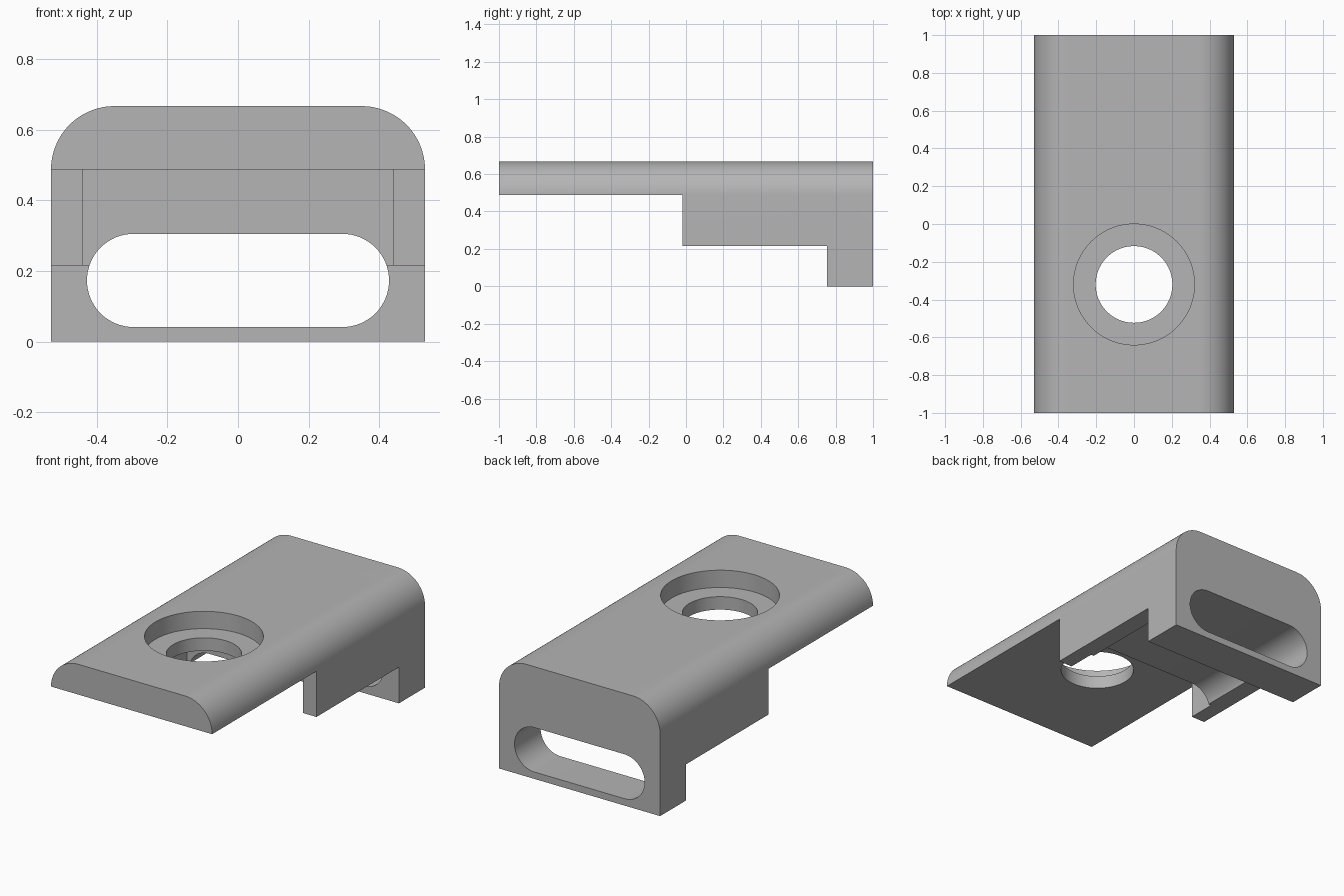
import bpy, bmesh, math
from mathutils import Vector

old = bpy.data.objects.get("Cube")
if old:
    bpy.data.objects.remove(old, do_unlink=True)

HALF_W, TOP, PLATE_Z, WALL_Z = 0.53, 0.667, 0.487, 0.215
WALL_Y, BACK_Y, POCKET_Y = -0.02, 0.755, 0.15
HOLE_Y = -0.32

grey = bpy.data.materials.new("plain grey")
grey.use_nodes = True
colour = (0.46, 0.46, 0.46, 1)
grey.diffuse_color = colour
grey.node_tree.nodes["Principled BSDF"].inputs["Base Color"].default_value = colour


def arc(cx, cz, r, start, end, steps):
    """Points along an arc, angles in degrees."""
    angles = [math.radians(start + (end - start) * i / steps) for i in range(steps + 1)]
    return [(cx + r * math.cos(a), cz + r * math.sin(a)) for a in angles]


def extrude(name, outline, start, depth):
    """Solid from a closed outline, swept along the depth vector."""
    bm = bmesh.new()
    face = bm.faces.new([bm.verts.new(start(a, b)) for a, b in outline])
    swept = bmesh.ops.extrude_face_region(bm, geom=[face])
    verts = [v for v in swept["geom"] if isinstance(v, bmesh.types.BMVert)]
    bmesh.ops.translate(bm, verts=verts, vec=Vector(depth))
    bmesh.ops.recalc_face_normals(bm, faces=bm.faces)
    mesh = bpy.data.meshes.new(name)
    bm.to_mesh(mesh)
    bm.free()
    mesh.materials.append(grey)
    obj = bpy.data.objects.new(name, mesh)
    bpy.context.collection.objects.link(obj)
    return obj


def along_y(name, outline, y0, y1):
    return extrude(name, outline, lambda x, z: (x, y0, z), (0, y1 - y0, 0))


def along_z(name, outline, z0, z1):
    return extrude(name, outline, lambda x, y: (x, y, z0), (0, 0, z1 - z0))


def box(name, half_x, y0, y1, z0, z1):
    outline = [(-half_x, z0), (half_x, z0), (half_x, z1), (-half_x, z1)]
    return along_y(name, outline, y0, y1)


def disc(r):
    return arc(0, HOLE_Y, r, 0, 360, 96)[:-1]


# Full-length body with rounded upper edges
R = TOP - PLATE_Z
profile = [(-HALF_W, 0), (HALF_W, 0)]
profile += arc(HALF_W - R, PLATE_Z, R, 0, 90, 24)
profile += arc(-HALF_W + R, PLATE_Z, R, 90, 180, 24)
body = along_y("clamp_body", profile, -1, 1)

# Rounded slot running through the back
slot_r, slot_x, slot_z = 0.132, 0.296, 0.173
slot = arc(slot_x, slot_z, slot_r, -90, 90, 32) + arc(-slot_x, slot_z, slot_r, 90, 270, 32)

cutters = [
    box("plate_undercut", 0.7, -1.2, WALL_Y, -0.2, PLATE_Z),
    box("wall_undercut", 0.7, -0.3, BACK_Y, -0.2, WALL_Z),
    box("front_pocket", 0.44, -0.3, POCKET_Y, -0.1, PLATE_Z),
    along_y("slot_cutter", slot, -0.2, 1.2),
    along_z("counterbore", disc(0.32), 0.564, 0.9),
    along_z("through_hole", disc(0.203), 0.3, 0.8),
]

# Cut each recess, then discard its cutter
bpy.ops.object.select_all(action='DESELECT')
body.select_set(True)
bpy.context.view_layer.objects.active = body
for cutter in cutters:
    cutter.hide_render = True
    mod = body.modifiers.new(cutter.name, 'BOOLEAN')
    mod.operation = 'DIFFERENCE'
    mod.solver = 'EXACT'
    mod.object = cutter
    bpy.ops.object.modifier_apply(modifier=mod.name)
    bpy.data.objects.remove(cutter, do_unlink=True)

bpy.ops.object.shade_smooth_by_angle(angle=math.radians(30))
